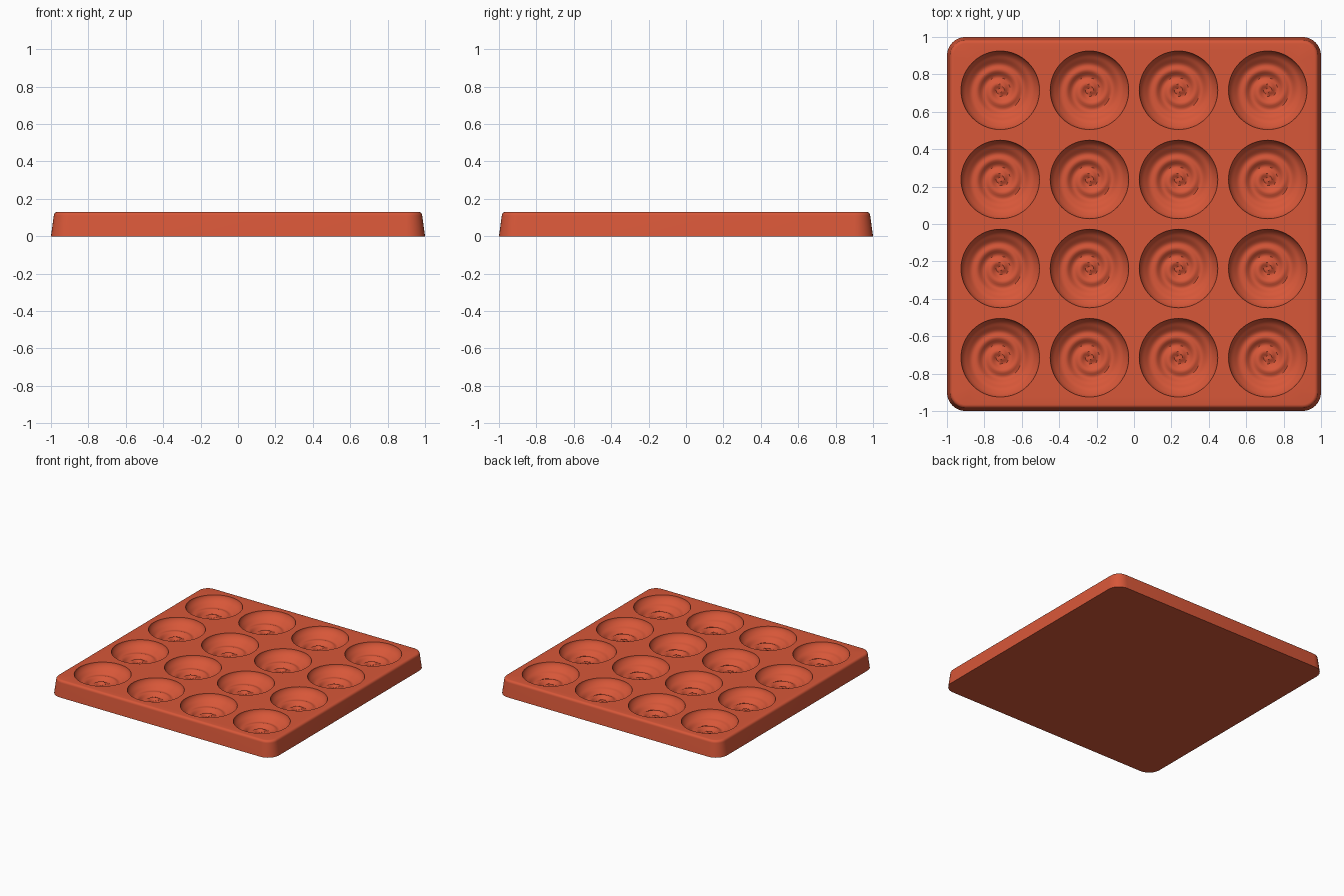
import bpy, bmesh
from math import cos, sin, pi, tau, radians

if "Cube" in bpy.data.objects:
    bpy.data.objects.remove(bpy.data.objects["Cube"])

HEIGHT = 0.13
CENTRES = (-0.715, -0.238, 0.238, 0.715)
RADIUS, DEPTH = 0.21, 0.09
SEGMENTS, RINGS = 64, 30
PITCH, RIPPLE = 0.075, 0.009

terracotta = bpy.data.materials.new("terracotta red")
terracotta.use_nodes = True
colour = (0.68, 0.095, 0.04, 1)
terracotta.diffuse_color = colour
terracotta.node_tree.nodes["Principled BSDF"].inputs["Base Color"].default_value = colour

bm = bmesh.new()


def rounded_square(half, corner, z):
    """Ring of vertices around a square with rounded corners."""
    ring = []
    for quarter in range(4):
        mid = pi / 4 + quarter * pi / 2
        sx = 1 if cos(mid) > 0 else -1
        sy = 1 if sin(mid) > 0 else -1
        for step in range(9):
            a = quarter * pi / 2 + step * pi / 16
            ring.append(bm.verts.new((sx * (half - corner) + corner * cos(a),
                                      sy * (half - corner) + corner * sin(a), z)))
    return ring


def bridge(a, b):
    """Quads between two rings of equal length."""
    for i in range(len(a)):
        j = (i + 1) % len(a)
        bm.faces.new((a[i], a[j], b[j], b[i]))


def loop_edges(ring):
    return [bm.edges.get((v, ring[i - 1])) for i, v in enumerate(ring)]


def bowl_height(r, a):
    """Round bowl with a spiral ripple that fades out up the wall."""
    t = r / RADIUS
    bowl = HEIGHT - DEPTH * (1 - t ** 2.6) ** 0.6
    fade = min(1, r / 0.02) * max(0, min(1, (0.185 - r) / 0.07))
    return bowl + RIPPLE * fade * cos(a - tau * r / PITCH + pi / 3)


# Tapered sides with a rounded top edge
outer = [rounded_square(1.0, 0.1, 0), rounded_square(0.985, 0.085, HEIGHT - 0.02)]
for step in range(1, 6):
    a = step * pi / 10
    inset = 0.02 * (1 - cos(a))
    outer.append(rounded_square(0.985 - inset, 0.085 - inset,
                                HEIGHT - 0.02 + 0.02 * sin(a)))
for low, high in zip(outer, outer[1:]):
    bridge(low, high)
bm.faces.new(outer[0][::-1])
deck_edges = loop_edges(outer[-1])

# Sixteen swirled cavities
for cx in CENTRES:
    for cy in CENTRES:
        previous = None
        for k in range(RINGS):
            r = RADIUS * sin(pi / 2 * (1 - k / RINGS))
            ring = []
            for s in range(SEGMENTS):
                a = tau * s / SEGMENTS
                ring.append(bm.verts.new((cx + r * cos(a), cy + r * sin(a), bowl_height(r, a))))
            if previous:
                bridge(previous, ring)
            else:
                rim = ring
            previous = ring
        tip = bm.verts.new((cx, cy, HEIGHT - DEPTH))
        for s in range(SEGMENTS):
            bm.faces.new((previous[s - 1], previous[s], tip))
        deck_edges += loop_edges(rim)

# Flat deck around the cavities
bmesh.ops.triangle_fill(bm, edges=deck_edges, use_beauty=True, normal=(0, 0, 1))
bmesh.ops.recalc_face_normals(bm, faces=bm.faces)

mesh = bpy.data.meshes.new("mould_tray")
bm.to_mesh(mesh)
bm.free()
tray = bpy.data.objects.new("mould_tray", mesh)
bpy.context.collection.objects.link(tray)
mesh.materials.append(terracotta)
bpy.context.view_layer.objects.active = tray
tray.select_set(True)
bpy.ops.object.shade_smooth_by_angle(angle=radians(35))
